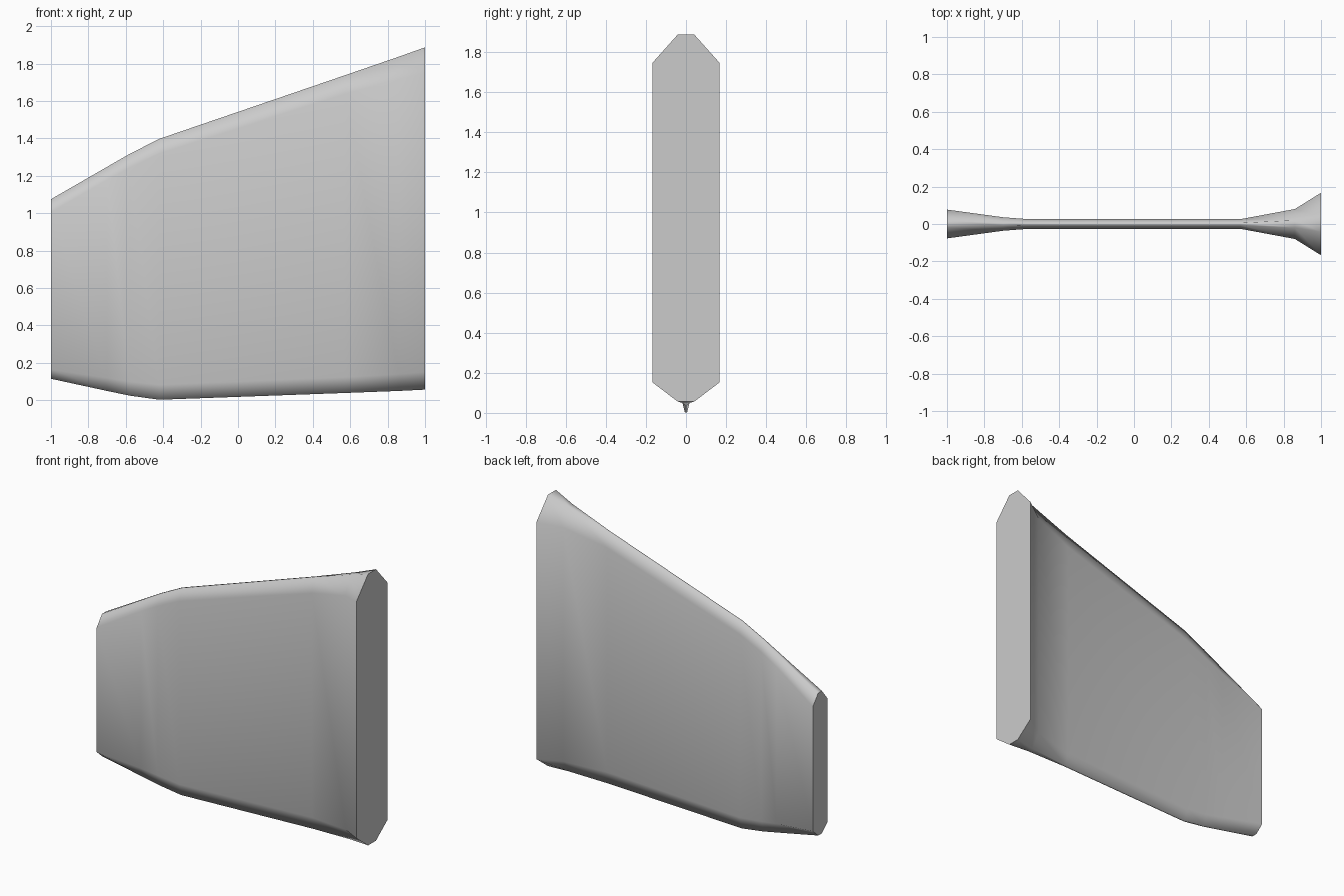
import bpy
import bmesh

cube = bpy.data.objects.get("Cube")
if cube:
    bpy.data.objects.remove(cube, do_unlink=True)

# Plain grey finish
grey = bpy.data.materials.new("plain grey")
grey.use_nodes = True
colour = (0.6, 0.6, 0.6, 1)
grey.diffuse_color = colour
grey.node_tree.nodes["Principled BSDF"].inputs["Base Color"].default_value = colour

# Stations: x, half width, half width of edge, bottom, top, lower bevel, upper bevel
STATIONS = [
    (-1.0, 0.077, 0.020, 0.115, 1.075, 0.050, 0.070),
    (-0.7, 0.036, 0.009, 0.050, 1.248, 0.070, 0.070),
    (-0.58, 0.027, 0.006, 0.025, 1.317, 0.075, 0.075),
    (-0.42, 0.026, 0.006, 0.003, 1.398, 0.080, 0.080),
    (0.57, 0.026, 0.006, 0.039, 1.737, 0.085, 0.100),
    (0.86, 0.080, 0.020, 0.050, 1.837, 0.090, 0.120),
    (1.0, 0.167, 0.042, 0.057, 1.887, 0.095, 0.140),
]


def section(bm, x, w, edge, low, high, bevel_low, bevel_high):
    """Eight-sided upright section with chamfered corners."""
    half = [(edge, low), (w, low + bevel_low), (w, high - bevel_high), (edge, high)]
    ring = half + [(-y, z) for y, z in reversed(half)]
    return [bm.verts.new((x, y, z)) for y, z in ring]


# Fin panel: lofted sections closed by flat end caps
bm = bmesh.new()
rings = [section(bm, *s) for s in STATIONS]
for a, b in zip(rings, rings[1:]):
    for i in range(len(a)):
        j = (i + 1) % len(a)
        bm.faces.new((a[i], a[j], b[j], b[i])).smooth = True
for ring in (rings[0], rings[-1]):
    cap = bm.faces.new(ring)
    for edge in cap.edges:
        edge.smooth = False
bmesh.ops.recalc_face_normals(bm, faces=bm.faces)

mesh = bpy.data.meshes.new("fin_panel")
bm.to_mesh(mesh)
bm.free()
mesh.materials.append(grey)
bpy.context.collection.objects.link(bpy.data.objects.new("fin_panel", mesh))
